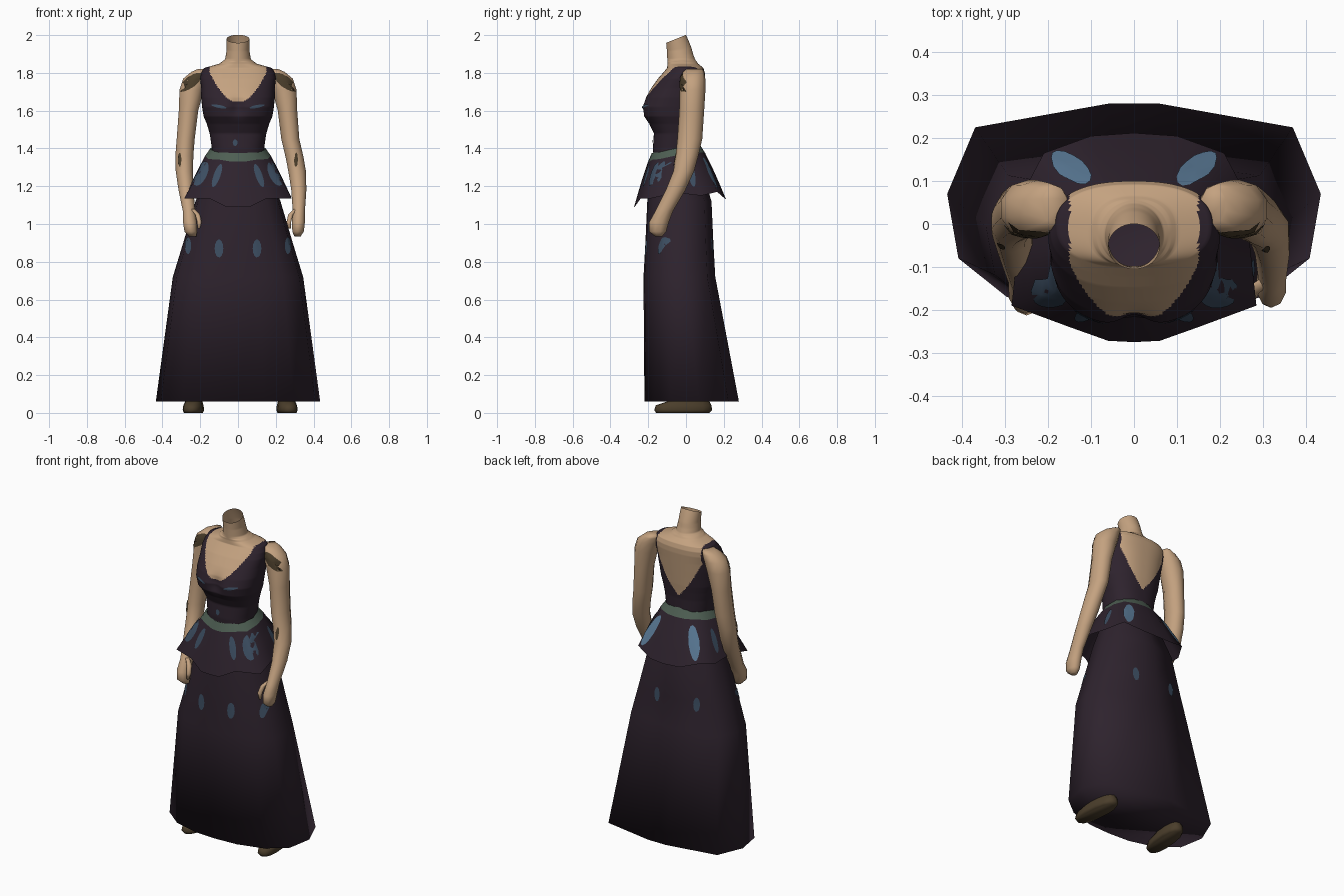
import bpy, math
from mathutils import Vector
from mathutils.bvhtree import BVHTree

if "Cube" in bpy.data.objects:
    bpy.data.objects.remove(bpy.data.objects["Cube"])


def material(name, rgb):
    m = bpy.data.materials.new(name)
    m.diffuse_color = (*rgb, 1)
    m.use_nodes = True
    m.node_tree.nodes["Principled BSDF"].inputs["Base Color"].default_value = m.diffuse_color
    return m


SKIN = material("skin", (0.55, 0.36, 0.215))
PURPLE = material("dark purple cloth", (0.027, 0.0165, 0.0265))
GREEN = material("grey green sash", (0.075, 0.112, 0.085))
BLUE = material("dull blue", (0.045, 0.075, 0.12))
LIGHT = material("light blue", (0.10, 0.19, 0.30))
BROWN = material("dark brown", (0.07, 0.048, 0.024))


def make(name, verts, faces, mats, rule=None):
    me = bpy.data.meshes.new(name)
    me.from_pydata([tuple(v) for v in verts], [], faces)
    for m in mats:
        me.materials.append(m)
    for p in me.polygons:
        p.use_smooth = True
        if rule:
            p.material_index = rule(p.center)
    ob = bpy.data.objects.new(name, me)
    bpy.context.collection.objects.link(ob)
    return ob, BVHTree.FromPolygons([Vector(v) for v in verts], faces)


def loft(name, rings, mats, rule=None, bottom=False, top=False):
    """Skin counter-clockwise rings listed from bottom to top."""
    n = len(rings[0])
    verts = [v for r in rings for v in r]
    faces = [(k * n + i, k * n + (i + 1) % n, (k + 1) * n + (i + 1) % n, (k + 1) * n + i)
             for k in range(len(rings) - 1) for i in range(n)]
    if bottom:
        faces.append(tuple(reversed(range(n))))
    if top:
        faces.append(tuple(range(len(verts) - n, len(verts))))
    return make(name, verts, faces, mats, rule)


def oval(cx, cy, z, rx, ry, n, p=2.0):
    pts = []
    for i in range(n):
        a = 2 * math.pi * i / n - math.pi / 2
        c, s = math.cos(a), math.sin(a)
        pts.append((cx + rx * math.copysign(abs(c) ** (2 / p), c),
                    cy + ry * math.copysign(abs(s) ** (2 / p), s), z))
    return pts


def mirrored(half):
    """Close a front-to-back half outline into a full ring."""
    return half + [(-x, y, z) for x, y, z in reversed(half[1:-1])]


def patch(name, bvh, mat, a, s, z, w, h, tilt=0):
    """Thin painted oval projected onto a surface; a = facing angle from the front."""
    a, tilt = math.radians(a), math.radians(tilt)
    n = Vector((math.sin(a), -math.cos(a), 0))
    u = Vector((math.cos(a), math.sin(a), 0))
    base = Vector((0, -0.03, 0))
    verts, seg = [], 14
    for r in (0, 0.5, 1):
        for i in range(seg if r else 1):
            t = 2 * math.pi * i / seg
            p, q = r * w / 2 * math.cos(t), r * h / 2 * math.sin(t)
            p, q = p * math.cos(tilt) - q * math.sin(tilt), p * math.sin(tilt) + q * math.cos(tilt)
            o = base + u * (s + p) + Vector((0, 0, z + q))
            hit = bvh.ray_cast(o + n, -n)
            if hit[0] is None:
                hit = bvh.find_nearest(o + n * 0.1)
            verts.append(hit[0] + hit[1] * 0.004)
    faces = []
    for i in range(seg):
        j = (i + 1) % seg
        faces += [(0, 1 + i, 1 + j), (1 + i, 1 + seg + i, 1 + seg + j, 1 + j)]
    make(name, verts, faces, [mat])


# Torso and neck: skin with the bodice cut out by neckline rules
SECTIONS = [  # z, half width, front y, back y
    (1.33, .14, -.17, .06), (1.40, .138, -.175, .07), (1.48, .15, -.17, .07),
    (1.53, .165, -.195, .075), (1.57, .182, -.226, .08), (1.62, .19, -.236, .085),
    (1.67, .195, -.216, .09), (1.72, .195, -.184, .095), (1.77, .20, -.148, .10),
    (1.80, .195, -.122, .10), (1.826, .18, -.10, .092), (1.848, .10, -.098, .065),
    (1.872, .068, -.099, .048), (1.92, .060, -.101, .030), (1.98, .06, -.105, .0)]
rings = []
SUB = 9
for k in range(len(SECTIONS) - 1):
    for j in range(SUB + (k == len(SECTIONS) - 2)):
        z, hx, yf, yb = [A + (B - A) * j / SUB for A, B in zip(SECTIONS[k], SECTIONS[k + 1])]
        ring = oval(0, (yf + yb) / 2, z, hx, (yb - yf) / 2, 160, 2.0 if z > 1.86 else 2.4)
        slant = max(0, (z - 1.9) / 0.08) * 0.4
        out = []
        for x, y, zz in ring:
            if y < -0.1 and z < 1.75:   # hollow between the breasts
                y += 0.025 * math.exp(-(x / .04) ** 2 - ((z - 1.62) / .05) ** 2)
            out.append((x, y, zz + (y + 0.053) * slant))
        rings.append(out)


def bodice_rule(c):
    x = abs(c.x)
    if c.z > 1.845:
        return 0
    edge = 1.645 + 7 * x * x if c.y < 0.01 else 1.50 + 0.9 * x + 4 * x * x
    return 1 if x > 0.15 or c.z < edge else 0


torso, torso_bvh = loft("torso_and_bodice", rings, [SKIN, PURPLE], bodice_rule)

# Skirt: one faceted outline scaled up the height, closed at the hem
OUTLINE = [(0, -1), (.32, -.97), (.68, -.80), (.94, -.44), (1, .16), (.85, .78), (.14, 1), (0, 1)]
rings = []
for z, hx, yf, yb in [(.06, .435, -.22, .28), (.72, .345, -.225, .155), (.90, .29, -.215, .145),
                      (1.12, .225, -.205, .135), (1.36, .135, -.165, .06)]:
    rings.append(mirrored([(u * hx, (yf + yb) / 2 + v * (yb - yf) / 2, z) for u, v in OUTLINE]))
skirt, skirt_bvh = loft("skirt", rings, [PURPLE], bottom=True)

# Peplum: flared overskirt from an oval waist, with the sash as its top row
HEM = [(0, -.275, 1.09), (.06, -.272, 1.09), (.15, -.24, 1.135), (.285, -.19, 1.135), (.27, -.05, 1.165),
       (.255, .08, 1.15), (.21, .165, 1.17), (.1, .205, 1.135), (0, .212, 1.13)]
rings = []
for t in (1, .75, .5, .16, 0):
    half = []
    for x, y, z in HEM:
        a = math.atan2(x / .285, -(y + .03) / .2425)
        wx, wy, wz = .149 * math.sin(a), -.055 - .126 * math.cos(a), 1.40 + .1 * (y + .03)
        f = t ** 0.85
        half.append((wx + (x - wx) * f, wy + (y - wy) * f, wz + (z - wz) * t))
    rings.append(mirrored(half))
peplum, peplum_bvh = loft("peplum", rings[:4], [PURPLE])
sash, sash_bvh = loft("sash", rings[3:], [GREEN])

# Arms, listed from hand to shoulder: x, y, z, rx, ry
UPPER = [(.277, .02, 1.45, .05, .066), (.262, .03, 1.6, .054, .066), (.245, .035, 1.71, .068, .068),
         (.225, .036, 1.77, .068, .066), (.2, .04, 1.805, .05, .056), (.185, .045, 1.82, .03, .045)]
RIGHT = [(.315, -.145, .935, .018, .02), (.318, -.15, .96, .032, .045), (.32, -.143, 1.01, .036, .052),
         (.322, -.115, 1.07, .034, .047), (.322, -.055, 1.18, .042, .052), (.313, -.012, 1.28, .049, .055),
         (.298, .005, 1.36, .05, .06)]
LEFT = [(.24, -.165, .935, .02, .02), (.25, -.17, .96, .035, .043), (.255, -.158, 1.01, .038, .05),
        (.26, -.122, 1.07, .034, .047), (.275, -.058, 1.18, .042, .052), (.284, -.012, 1.28, .048, .055),
        (.284, .005, 1.36, .05, .06)]
for side, sx, lower in (("right", 1, RIGHT), ("left", -1, LEFT)):
    arm, arm_bvh = loft(side + "_arm", [oval(sx * x, y, z, rx, ry, 10) for x, y, z, rx, ry in lower + UPPER],
                        [SKIN], bottom=True, top=True)
    hx, hy = lower[2][0] - .035, lower[2][1] - .02
    loft(side + "_thumb", [oval(sx * (hx + dx), hy + dy, z, r, r, 6) for dx, dy, z, r in
                           [(-.012, -.012, .975, .008), (-.016, -.008, 1.01, .014),
                            (-.006, .01, 1.05, .015), (.02, .03, 1.08, .012)]],
         [SKIN], bottom=True, top=True)
    patch(side + "_shoulder_shade", arm_bvh, BROWN, 0, sx * .25, 1.75, .055, .145, sx * 52)
    patch(side + "_elbow_shade", arm_bvh, BROWN, 0, sx * .307, 1.34, .017, .075)

# Shoes
for side, cx, turn in (("left", -.235, .08), ("right", .258, -.08)):
    rings = []
    for z, hw, yf, yb in [(0, .048, -.158, .125), (.015, .054, -.168, .138), (.04, .051, -.16, .135),
                          (.06, .044, -.10, .125), (.10, .035, -.03, .11)]:
        rings.append([(x + cx + turn * y, y, zz) for x, y, zz in
                      oval(0, (yf + yb) / 2, z, hw, (yb - yf) / 2, 14, 2.5)])
    loft(side + "_shoe", rings, [BROWN], bottom=True, top=True)

# Painted blue ovals on skirt, peplum and bodice
for s in (-1, 1):
    tag = "left" if s < 0 else "right"
    patch(f"skirt_front_inner_oval_{tag}", skirt_bvh, BLUE, 0, s * .1, .87, .045, .095)
    patch(f"skirt_front_outer_oval_{tag}", skirt_bvh, BLUE, 0, s * .262, .885, .032, .09)
    patch(f"peplum_front_wide_{tag}", peplum_bvh, BLUE, 0, s * .195, 1.265, .065, .14, s * 25)
    patch(f"peplum_front_slim_{tag}", peplum_bvh, BLUE, 0, s * .11, 1.255, .035, .13, s * 20)
    patch(f"peplum_side_{tag}", peplum_bvh, BLUE, s * 90, s * .06, 1.26, .035, .13, s * 10)
    patch(f"peplum_back_{tag}", peplum_bvh, LIGHT, 180, s * .145, 1.265, .055, .19, s * 25)
    patch(f"bust_mark_{tag}", torso_bvh, BLUE, 0, s * .10, 1.622, .08, .014, s * 10)
patch("skirt_back_oval_right", skirt_bvh, BLUE, 180, -.1, .89, .04, .085)
patch("skirt_back_oval_left", skirt_bvh, BLUE, 180, .16, .89, .04, .085)
patch("waist_mark", torso_bvh, BLUE, 0, -.015, 1.43, .025, .035)
